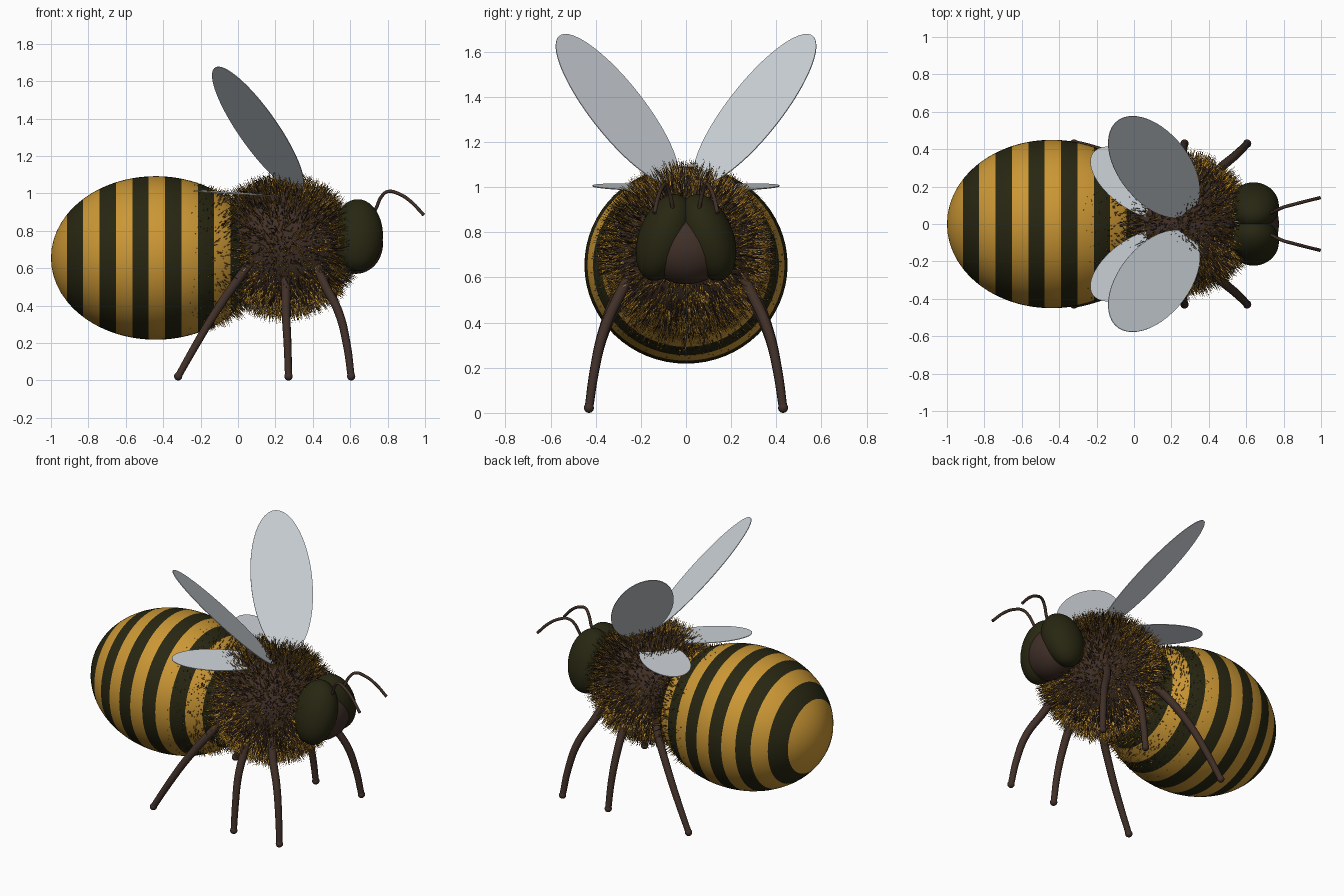
import bpy, bmesh, math, random
from mathutils import Vector, Matrix

if "Cube" in bpy.data.objects:
    bpy.data.objects.remove(bpy.data.objects["Cube"])

random.seed(4)


def material(name, rgb):
    m = bpy.data.materials.new(name)
    m.diffuse_color = (*rgb, 1)
    m.use_nodes = True
    m.node_tree.nodes["Principled BSDF"].inputs["Base Color"].default_value = m.diffuse_color
    return m


GOLD = material("gold", (0.60, 0.31, 0.035))
DARK = material("stripe black", (0.021, 0.02, 0.006))
BROWN = material("dark brown", (0.052, 0.029, 0.021))
WING = material("wing grey", (0.62, 0.66, 0.70))


def add_mesh(name, verts, faces, mats, smooth=True):
    me = bpy.data.meshes.new(name)
    me.from_pydata(verts, [], faces)
    for m in mats:
        me.materials.append(m)
    for p in me.polygons:
        p.use_smooth = smooth
    ob = bpy.data.objects.new(name, me)
    bpy.context.collection.objects.link(ob)
    return ob


def ellipsoid(name, centre, radii, mat, tilt=0.0):
    bm = bmesh.new()
    mtx = (Matrix.Translation(centre) @ Matrix.Rotation(tilt, 4, 'X')
           @ Matrix.Diagonal((*radii, 1)))
    bmesh.ops.create_uvsphere(bm, u_segments=40, v_segments=24, radius=1, matrix=mtx)
    ob = add_mesh(name, [], [], [mat])
    for f in bm.faces:
        f.smooth = True
    bm.to_mesh(ob.data)
    bm.free()
    return ob


def tube(name, points, radii, mat):
    cu = bpy.data.curves.new(name, 'CURVE')
    cu.dimensions = '3D'
    cu.bevel_depth = 1
    cu.bevel_resolution = 3
    cu.use_fill_caps = True
    sp = cu.splines.new('BEZIER')
    sp.resolution_u = 6
    sp.bezier_points.add(len(points) - 1)
    for bp, p, r in zip(sp.bezier_points, points, radii):
        bp.co = p
        bp.radius = r
        bp.handle_left_type = bp.handle_right_type = 'AUTO'
    cu.materials.append(mat)
    ob = bpy.data.objects.new(name, cu)
    bpy.context.collection.objects.link(ob)
    bpy.ops.object.select_all(action='DESELECT')
    ob.select_set(True)
    bpy.context.view_layer.objects.active = ob
    bpy.ops.object.convert(target='MESH')


def wing(name, centre, u, v, side):
    # thin elliptical plate spanned by half axes u and v
    c, u, v = (Vector((a[0], a[1] * side, a[2])) for a in (centre, u, v))
    n = u.cross(v).normalized() * 0.002
    count = 48
    verts = []
    for s in (1, -1):
        for i in range(count):
            a = 2 * math.pi * i / count
            verts.append(c + u * math.cos(a) + v * math.sin(a) + n * s)
    faces = [list(range(count)), list(range(2 * count - 1, count - 1, -1))]
    faces += [(i, i + count, (i + 1) % count + count, (i + 1) % count) for i in range(count)]
    add_mesh(name, verts, faces, [WING], smooth=False)


# Abdomen: lathed ellipsoid with rings on the stripe edges
AC, AR = Vector((-0.44, 0, 0.655)), Vector((0.56, 0.45, 0.437))
bounds = [0] + [math.acos((AC.x + 0.915 - 0.0875 * k) / AR.x) for k in range(12)] + [math.pi]
angles, bands = [], []
for j in range(len(bounds) - 1):
    for s in range(5):
        angles.append(bounds[j] + (bounds[j + 1] - bounds[j]) * s / 5)
        bands.append(j % 2)
angles.append(math.pi)
SEG = 64
verts, faces, index = [], [], []
for t in angles:
    for i in range(SEG):
        a = 2 * math.pi * i / SEG
        r = max(math.sin(t), 1e-4)
        verts.append((AC.x - AR.x * math.cos(t), r * AR.y * math.cos(a),
                      AC.z + r * AR.z * math.sin(a)))
for k, band in enumerate(bands):
    for i in range(SEG):
        j = (i + 1) % SEG
        faces.append((k * SEG + i, k * SEG + j, (k + 1) * SEG + j, (k + 1) * SEG + i))
        index.append(band)
abdomen = add_mesh("striped_abdomen", verts, faces, [GOLD, DARK])
for p, m in zip(abdomen.data.polygons, index):
    p.material_index = m

# Thorax core
TC, TR = Vector((0.24, 0, 0.715)), Vector((0.355, 0.335, 0.335))
ellipsoid("thorax", TC, TR, BROWN)

# Fuzz: thin three-sided spikes on the thorax and the front of the abdomen
verts, faces, index = [], [], []


def spike(base, normal, length, width):
    d = (normal + Vector([random.uniform(-0.3, 0.3) for _ in range(3)])).normalized()
    side = d.orthogonal().normalized() * width
    b = len(verts)
    for k in range(3):
        verts.append(base + Matrix.Rotation(k * 2 * math.pi / 3, 3, d) @ side)
    verts.append(base + d * length)
    faces.extend([(b, b + 1, b + 3), (b + 1, b + 2, b + 3), (b + 2, b, b + 3)])
    index.extend([0 if random.random() < 0.6 else 1] * 3)


def scatter(count, centre, radii, keep, length, width):
    for _ in range(count):
        d = Vector([random.gauss(0, 1) for _ in range(3)]).normalized()
        p = centre + d * radii
        if keep(p):
            n = Vector([d[k] / radii[k] for k in range(3)]).normalized()
            spike(p - n * 0.005, n, length(p), width)


def ew(a, b):
    return Vector((a[0] * b[0], a[1] * b[1], a[2] * b[2]))


Vector_mul = ew


def scatter(count, centre, radii, keep, length, width):
    for _ in range(count):
        d = Vector([random.gauss(0, 1) for _ in range(3)]).normalized()
        p = centre + ew(d, radii)
        if keep(p):
            n = Vector([d[k] / radii[k] for k in range(3)]).normalized()
            spike(p - n * 0.005, n, length(p), width)


scatter(8000, TC, TR, lambda p: p.x > -0.1,
        lambda p: random.uniform(0.04, 0.095), 0.0038)
scatter(6000, AC, AR, lambda p: -0.27 < p.x < 0.03 and random.random() < (p.x + 0.28) / 0.2,
        lambda p: 0.012 + 0.09 * max(0, (p.x + 0.2) / 0.23) * random.random(), 0.0038)
fuzz = add_mesh("thorax_fuzz", verts, faces, [GOLD, BROWN], smooth=False)
for p, m in zip(fuzz.data.polygons, index):
    p.material_index = m

# Head
ellipsoid("face", (0.63, 0, 0.73), (0.145, 0.19, 0.16), BROWN)

LEGS = {
    "front": [(0.42, 0.24, 0.62), (0.46, 0.295, 0.52), (0.54, 0.365, 0.36),
              (0.582, 0.405, 0.19), (0.605, 0.43, 0.022)],
    "middle": [(0.25, 0.24, 0.60), (0.255, 0.295, 0.50), (0.257, 0.365, 0.35),
               (0.265, 0.405, 0.19), (0.27, 0.43, 0.022)],
    "hind": [(0.06, 0.24, 0.62), (0.0, 0.295, 0.54), (-0.12, 0.365, 0.365),
             (-0.225, 0.405, 0.19), (-0.32, 0.43, 0.022)],
}
ANTENNA = [(0.71, 0.055, 0.87), (0.74, 0.062, 0.925), (0.765, 0.075, 0.98), (0.80, 0.09, 1.01),
           (0.855, 0.105, 1.0), (0.92, 0.122, 0.96), (0.993, 0.14, 0.885)]

# Mirrored parts
for label, s in (("left", 1), ("right", -1)):
    ellipsoid(f"{label}_eye", (0.64, 0.095 * s, 0.777), (0.135, 0.115, 0.2),
              DARK, math.radians(20) * s)
    tube(f"{label}_antenna", [(x, y * s, z) for x, y, z in ANTENNA], [0.009] * 7, BROWN)
    wing(f"{label}_front_wing", (0.107, 0.305, 1.345), (-0.208, 0.235, 0.332),
         (0.13, 0.137, -0.012), s)
    wing(f"{label}_hind_wing", (0.0, 0.22, 1.0), (-0.22, 0.16, 0.012), (0.08, 0.11, -0.008), s)
    for name, pts in LEGS.items():
        pts = [(x, y * s, z) for x, y, z in pts]
        tube(f"{label}_{name}_leg", pts, [0.025, 0.025, 0.023, 0.021, 0.019], BROWN)
        ellipsoid(f"{label}_{name}_foot", pts[-1], (0.022, 0.022, 0.022), BROWN)
